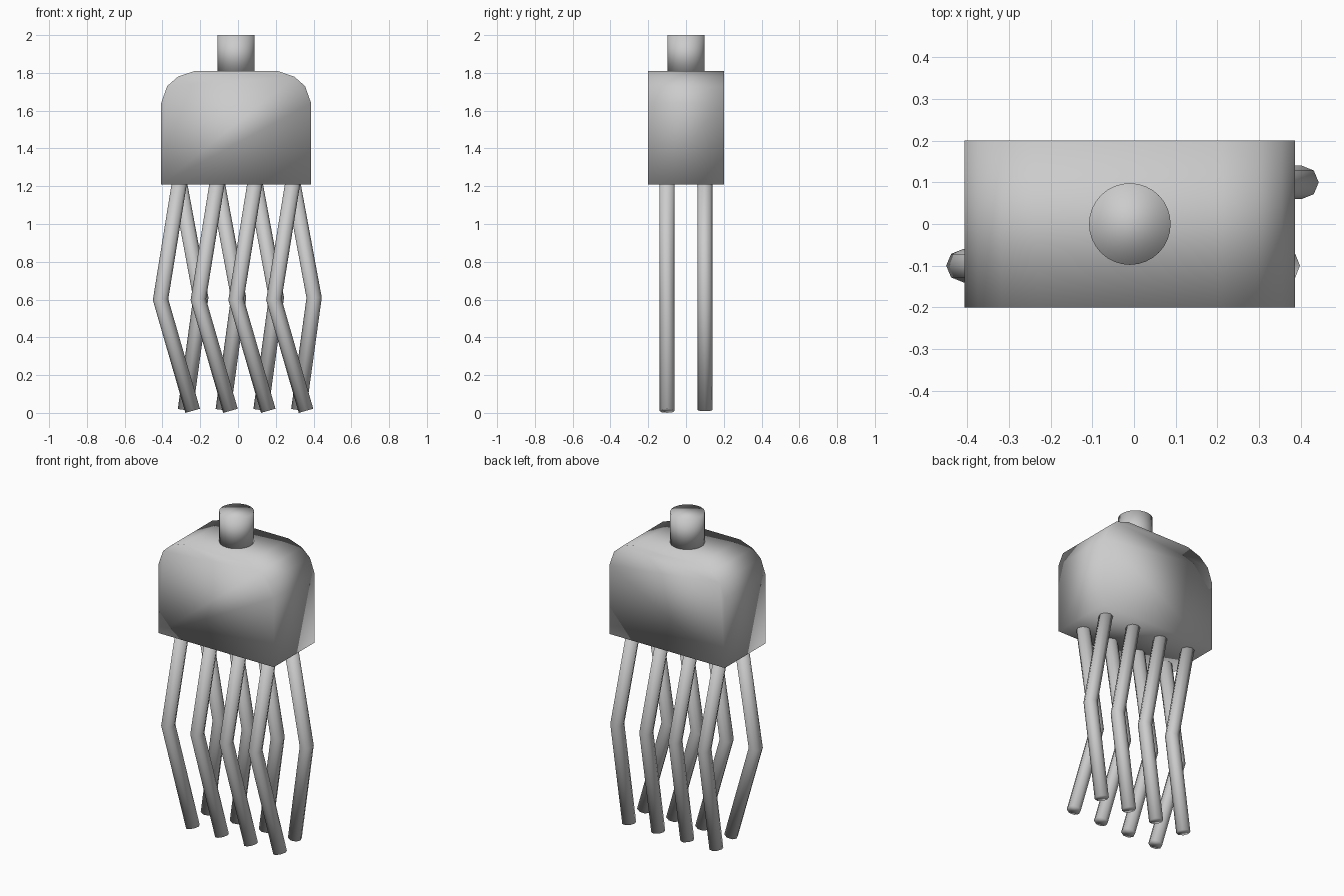
import bpy, bmesh, math
from mathutils import Vector

if "Cube" in bpy.data.objects:
    bpy.data.objects.remove(bpy.data.objects["Cube"])

CX = -0.01  # body centre in x


def finish(name, bm):
    bmesh.ops.recalc_face_normals(bm, faces=bm.faces)
    mesh = bpy.data.meshes.new(name)
    bm.to_mesh(mesh)
    bm.free()
    for p in mesh.polygons:
        p.use_smooth = True
    obj = bpy.data.objects.new(name, mesh)
    bpy.context.collection.objects.link(obj)
    return obj


def extruded_profile(name, points, y0, y1):
    bm = bmesh.new()
    face = bm.faces.new([bm.verts.new((x, y0, z)) for x, z in points])
    geom = bmesh.ops.extrude_face_region(bm, geom=[face])["geom"]
    verts = [g for g in geom if isinstance(g, bmesh.types.BMVert)]
    bmesh.ops.translate(bm, verts=verts, vec=(0, y1 - y0, 0))
    return finish(name, bm)


def bent_rod(name, path, y, radius=0.04, sides=8):
    """Round rod along an x-z path with mitred bends and flat ends."""
    pts = [Vector(p) for p in path]
    dirs = [(b - a).normalized() for a, b in zip(pts, pts[1:])]
    bm = bmesh.new()
    rings = []
    for i, p in enumerate(pts):
        before, after = dirs[max(i - 1, 0)], dirs[min(i, len(dirs) - 1)]
        t = (before + after).normalized()
        across = Vector((-t.y, t.x)) / t.dot(after)
        ring = []
        for k in range(sides):
            a = 2 * math.pi * k / sides
            q = p + across * radius * math.cos(a)
            ring.append(bm.verts.new((q.x, y + radius * math.sin(a), q.y)))
        rings.append(ring)
    for r0, r1 in zip(rings, rings[1:]):
        for k in range(sides):
            n = (k + 1) % sides
            bm.faces.new((r0[k], r0[n], r1[n], r1[k]))
    bm.faces.new(rings[0])
    bm.faces.new(rings[-1])
    return finish(name, bm)


# Body: block with rounded upper shoulders
half = [(0.397, 1.21), (0.397, 1.64), (0.365, 1.73), (0.308, 1.78), (0.22, 1.81)]
profile = [(CX + x, z) for x, z in half] + [(CX - x, z) for x, z in reversed(half)]
extruded_profile("body", profile, -0.2, 0.2)

# Neck stub on top
bm = bmesh.new()
bmesh.ops.create_cone(bm, cap_ends=True, segments=32, radius1=0.098, radius2=0.098, depth=0.2)
bmesh.ops.translate(bm, verts=bm.verts, vec=(CX, 0, 1.9))
finish("neck", bm)

# Bent legs: front row knees point left, back row knees point right
rows = {
    "front_leg": (-0.1, [(0.0, 1.22), (-0.1, 0.6), (0.07, 0.011)]),
    "back_leg": (0.1, [(0.0, 1.22), (0.113, 0.61), (0.031, 0.015)]),
}
for name, (y, path) in rows.items():
    for i in range(4):
        x0 = CX - 0.3 + 0.2 * i
        bent_rod(f"{name}_{i + 1}", [(x0 + x, z) for x, z in path], y)
